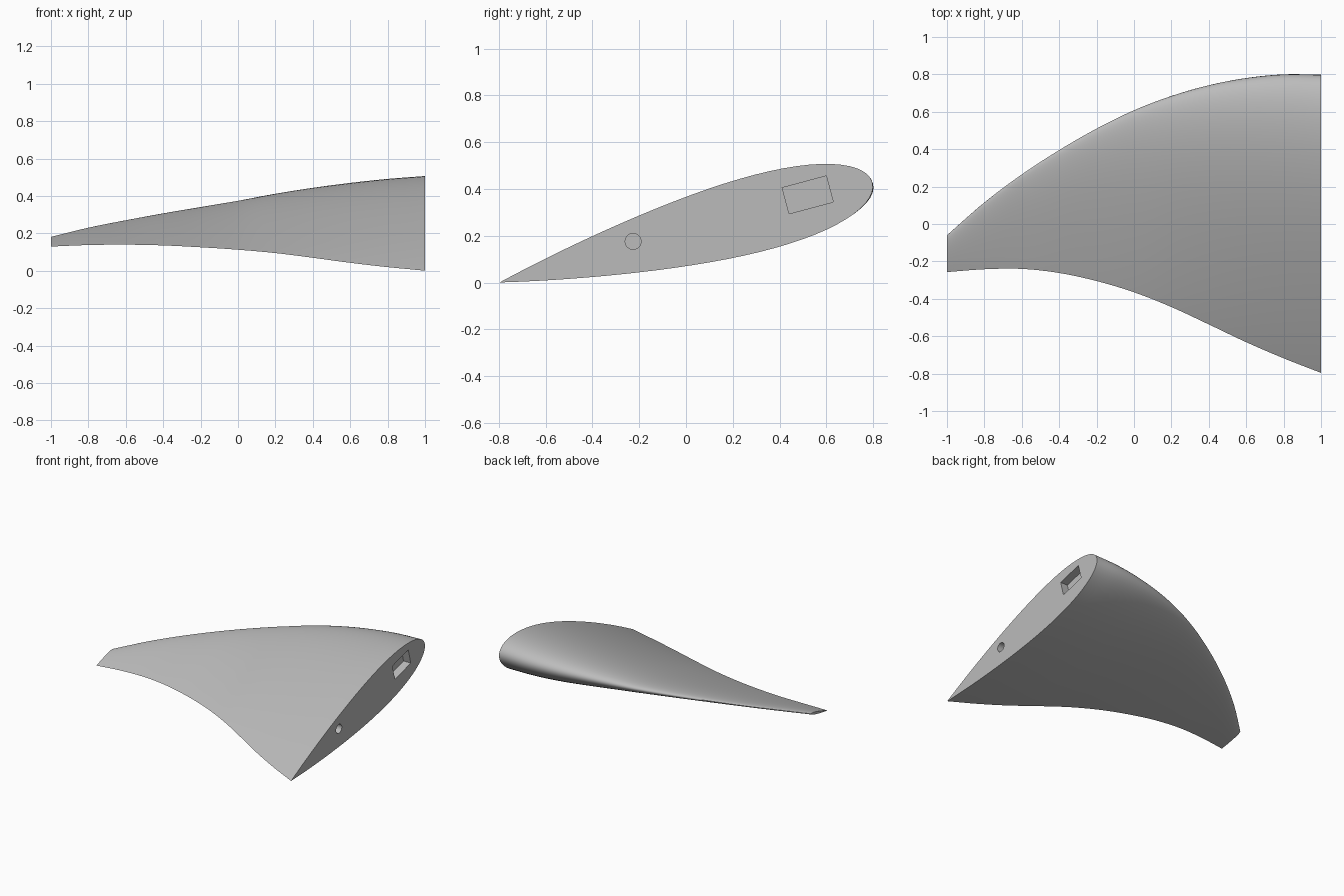
import bpy, bmesh, math
from mathutils import Vector, Matrix

cube = bpy.data.objects.get("Cube")
if cube:
    bpy.data.objects.remove(cube, do_unlink=True)

grey = bpy.data.materials.new("plain grey")
grey.use_nodes = True
grey.diffuse_color = (0.5, 0.5, 0.5, 1)
grey.node_tree.nodes["Principled BSDF"].inputs["Base Color"].default_value = (0.5, 0.5, 0.5, 1)

# Outline of the fin at even stations from tip (x = -1) to root (x = 1)
LEADING = [-0.06, 0.115, 0.265, 0.395, 0.51, 0.608, 0.684, 0.741, 0.779, 0.798, 0.796]
TRAILING = [-0.257, -0.242, -0.24, -0.262, -0.305, -0.365, -0.444, -0.537, -0.632, -0.718, -0.796]
HEIGHT = [0.13, 0.138, 0.14, 0.136, 0.126, 0.113, 0.095, 0.07, 0.043, 0.02, 0.001]
THICKNESS = [0.09, 0.075, 0.07, 0.08, 0.09, 0.108, 0.135, 0.157, 0.175, 0.188, 0.197]
STATIONS, POINTS = 60, 36


def sample(values, t):
    """Smooth curve through evenly spaced values, t from 0 to 1."""
    f = t * (len(values) - 1)
    i = min(int(f), len(values) - 2)
    f -= i
    b, c = values[i], values[i + 1]
    a = values[i - 1] if i else 2 * b - c
    d = values[i + 2] if i + 2 < len(values) else 2 * c - b
    return b + f / 2 * (c - a + f * (2 * a - 5 * b + 4 * c - d + f * (3 * (b - c) + d - a)))


def half_thickness(s):
    """Symmetric teardrop aerofoil with a closed trailing edge."""
    return 5 * (0.2969 * math.sqrt(s) - 0.126 * s - 0.3516 * s**2 + 0.2843 * s**3 - 0.1036 * s**4)


def section(t):
    """Closed loop of one aerofoil slice, trailing edge first, over the top."""
    y0, z0 = sample(TRAILING, t), sample(HEIGHT, t)
    angle = math.radians(14 + max(0, 2 * t - 1))
    chord = (sample(LEADING, t) - y0) / math.cos(angle)
    thick = sample(THICKNESS, t)
    loop = []
    for k in range(2 * POINTS):
        a = math.pi * k / POINTS
        s = (1 + math.cos(a)) / 2
        n = half_thickness(s) * thick * chord * (1 if k <= POINTS else -1)
        if k == 0:
            n = 0
        along = (1 - s) * chord
        loop.append(Vector((2 * t - 1,
                            y0 + along * math.cos(angle) - n * math.sin(angle),
                            z0 + along * math.sin(angle) + n * math.cos(angle))))
    return loop


def add_object(name, bm):
    bmesh.ops.recalc_face_normals(bm, faces=bm.faces)
    mesh = bpy.data.meshes.new(name)
    bm.to_mesh(mesh)
    bm.free()
    mesh.materials.append(grey)
    obj = bpy.data.objects.new(name, mesh)
    bpy.context.collection.objects.link(obj)
    return obj


# Fin body: loft the slices and cap both ends
bm = bmesh.new()
rings = []
for j in range(STATIONS + 1):
    loop = section(j / STATIONS)
    # distance along the chord is measured from the trailing edge
    ty, tz = loop[0].y, loop[0].z
    rings.append([bm.verts.new(p) for p in loop])
for r0, r1 in zip(rings, rings[1:]):
    for k in range(2 * POINTS):
        m = (k + 1) % (2 * POINTS)
        bm.faces.new((r0[k], r0[m], r1[m], r1[k]))
bm.faces.new(rings[0])
bm.faces.new(rings[-1])
fin = add_object("fin_body", bm)

# Mounting pockets in the root face
DEPTH = 0.06
bm = bmesh.new()
bmesh.ops.create_cube(bm, size=1, matrix=Matrix.Translation((1, 0.52, 0.375))
                      @ Matrix.Rotation(math.radians(15), 4, 'X')
                      @ Matrix.Diagonal((2 * DEPTH, 0.195, 0.115, 1)))
slot = add_object("slot_cutter", bm)
bm = bmesh.new()
bmesh.ops.create_cone(bm, cap_ends=True, segments=32, radius1=0.034, radius2=0.034, depth=2 * DEPTH,
                      matrix=Matrix.Translation((1, -0.226, 0.176)) @ Matrix.Rotation(math.pi / 2, 4, 'Y'))
pin = add_object("pin_hole_cutter", bm)

bpy.context.view_layer.objects.active = fin
fin.select_set(True)
for cutter in (slot, pin):
    mod = fin.modifiers.new(cutter.name, 'BOOLEAN')
    mod.operation, mod.solver, mod.object = 'DIFFERENCE', 'EXACT', cutter
    bpy.ops.object.modifier_apply(modifier=mod.name)
    bpy.data.objects.remove(cutter, do_unlink=True)

bpy.ops.object.shade_smooth_by_angle(angle=math.radians(35))
